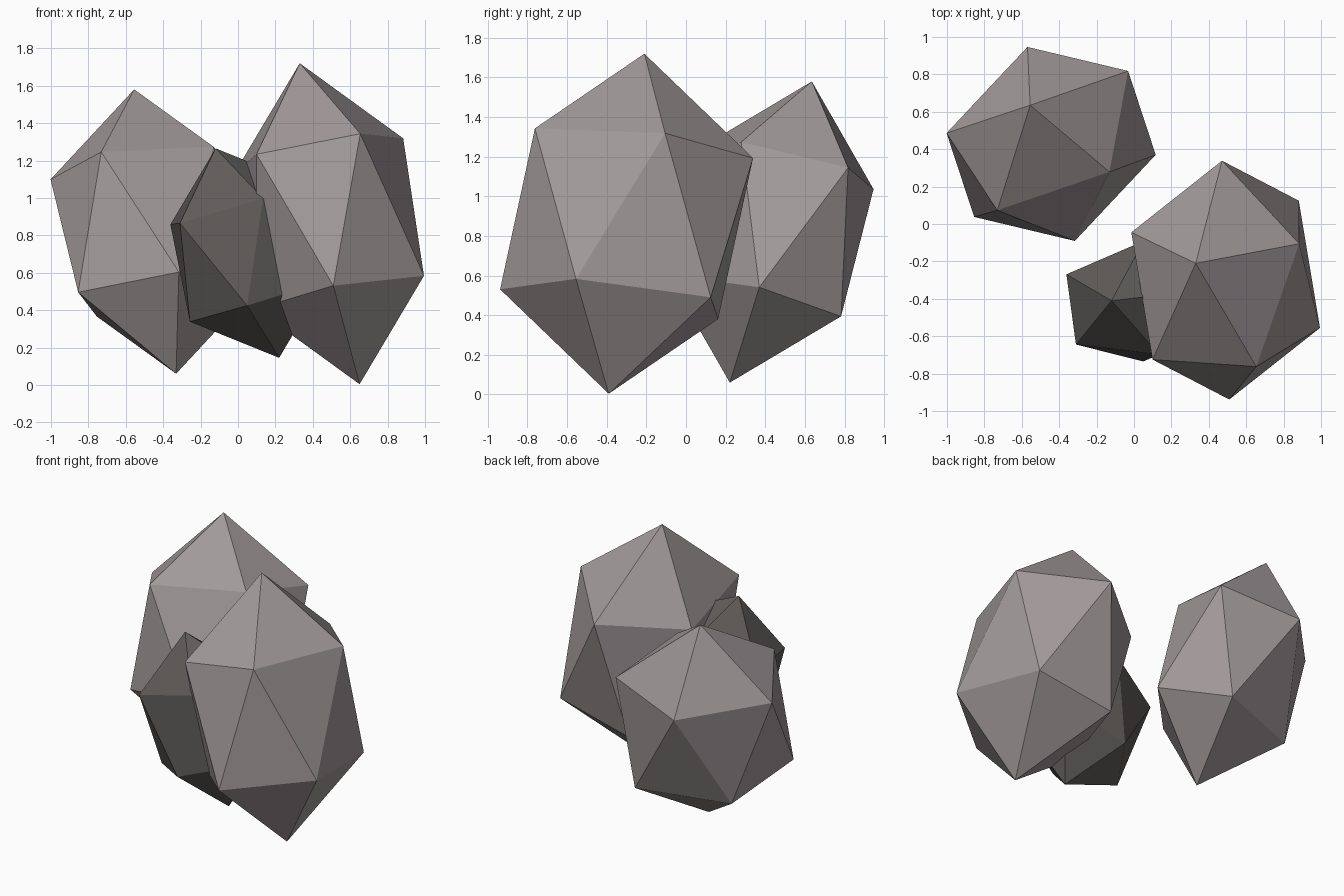
import bpy
from mathutils import Matrix, Vector

cube = bpy.data.objects.get("Cube")
if cube:
    bpy.data.objects.remove(cube, do_unlink=True)


def make_material(name, rgb):
    mat = bpy.data.materials.new(name)
    mat.use_nodes = True
    colour = (*rgb, 1.0)
    mat.diffuse_color = colour
    bsdf = mat.node_tree.nodes["Principled BSDF"]
    bsdf.inputs["Base Color"].default_value = colour
    bsdf.inputs["Roughness"].default_value = 0.9
    return mat


def make_rock(name, material, centre, front, side, tip):
    """A faceted boulder: an icosahedron stretched along three tilted axes."""
    bpy.ops.mesh.primitive_ico_sphere_add(subdivisions=1, radius=1.0, location=(0, 0, 0))
    rock = bpy.context.object
    rock.name = rock.data.name = name
    axes = Matrix((front, side, tip)).transposed().to_4x4()
    rock.data.transform(axes)
    rock.location = Vector(centre)
    rock.data.materials.append(material)
    bpy.ops.object.shade_flat()
    return rock


warm_grey = make_material("warm grey stone", (0.36, 0.32, 0.325))
dark_grey = make_material("dark grey stone", (0.115, 0.107, 0.10))

# Tall boulder at the front left
make_rock("large_rock", warm_grey, (0.49, -0.30, 0.862),
          front=(0.263, -0.562, 0.109),
          side=(0.461, 0.364, 0.05),
          tip=(-0.16, 0.09, 0.858))

# Medium boulder at the back right
make_rock("medium_rock", warm_grey, (-0.443, 0.428, 0.82),
          front=(-0.266, -0.50, 0.096),
          side=(0.512, -0.122, 0.103),
          tip=(-0.112, 0.207, 0.76))

# Small dark boulder sunk into the tall one
make_rock("small_rock", dark_grey, (0.05, -0.413, 0.705),
          front=(-0.318, -0.26, -0.101),
          side=(0.291, -0.252, 0.082),
          tip=(-0.17, 0.003, 0.56))
